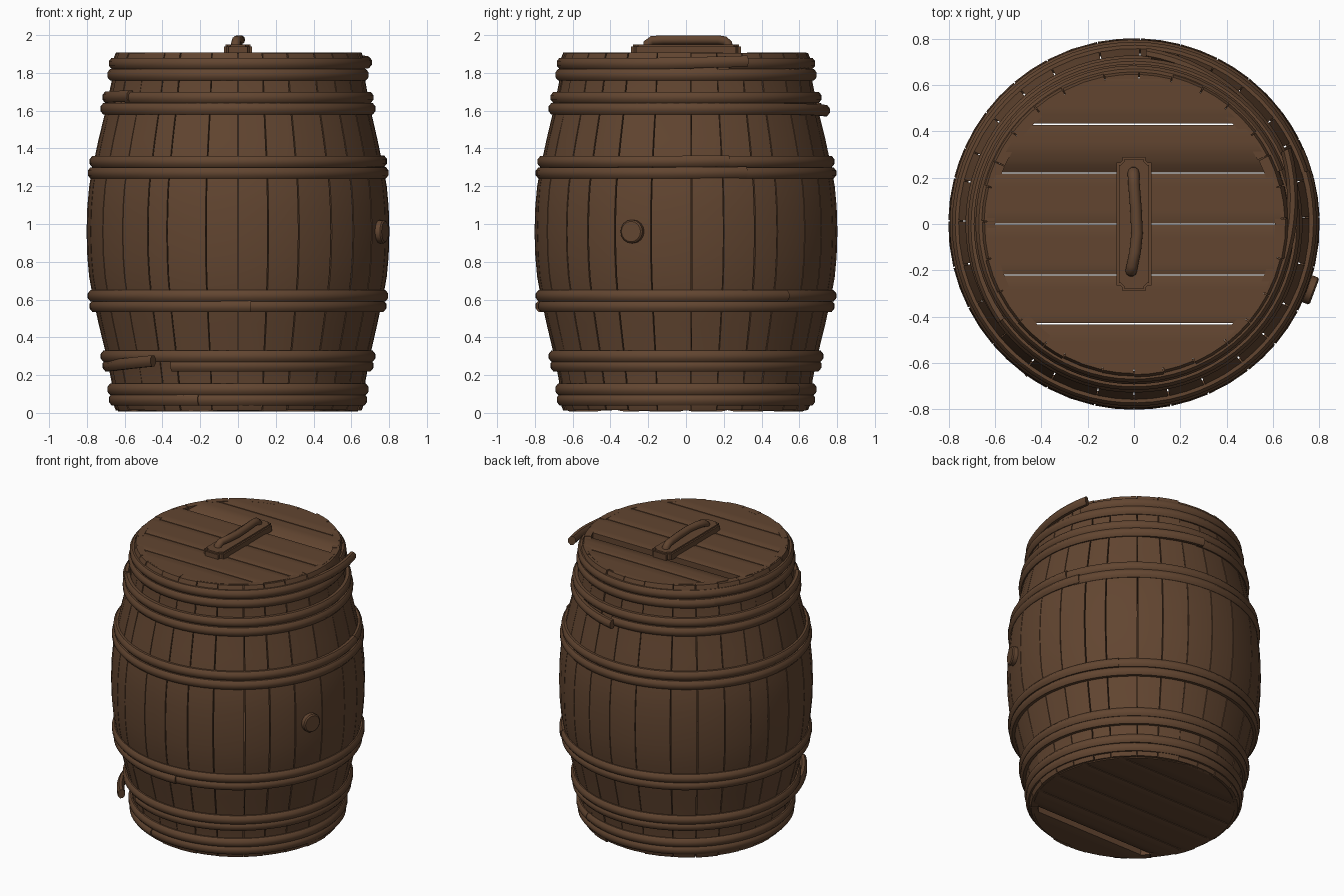
import bpy, bmesh, math, random
from mathutils import Vector

random.seed(4)
if "Cube" in bpy.data.objects:
    bpy.data.objects.remove(bpy.data.objects["Cube"], do_unlink=True)

wood = bpy.data.materials.new("dark brown wood")
wood.use_nodes = True
BROWN = (0.122, 0.060, 0.030, 1)
wood.diffuse_color = BROWN
wood.node_tree.nodes["Principled BSDF"].inputs["Base Color"].default_value = BROWN


def finish(name, bm, angle=35):
    """Turn a bmesh into a named, shaded object."""
    bmesh.ops.recalc_face_normals(bm, faces=bm.faces)
    mesh = bpy.data.meshes.new(name)
    bm.to_mesh(mesh)
    bm.free()
    mesh.materials.append(wood)
    obj = bpy.data.objects.new(name, mesh)
    bpy.context.collection.objects.link(obj)
    bpy.ops.object.select_all(action="DESELECT")
    bpy.context.view_layer.objects.active = obj
    obj.select_set(True)
    bpy.ops.object.shade_smooth_by_angle(angle=math.radians(angle))
    return obj


def loft(bm, sections):
    """Skin a row of equal closed sections and cap both ends."""
    rings = [[bm.verts.new(p) for p in s] for s in sections]
    n = len(rings[0])
    for a, b in zip(rings, rings[1:]):
        for i in range(n):
            j = (i + 1) % n
            bm.faces.new((a[i], a[j], b[j], b[i]))
    bm.faces.new(rings[0])
    bm.faces.new(rings[-1][::-1])


def polar(r, a, z):
    return Vector((r * math.cos(a), r * math.sin(a), z))


# Staves: bulging boards with narrow seams and uneven, chamfered ends
MID = 0.96
half = [(0, .802), (.13, .798), (.24, .788), (.34, .770), (.49, .738),
        (.64, .702), (.79, .672), (.90, .667), (.943, .650)]
profile = [(-d, r) for d, r in half[:0:-1]] + half
STAVES = 28
step = math.tau / STAVES
seams = [math.radians(270) + i * step + (random.uniform(-.2, .2) * step if i else 0)
         for i in range(STAVES)]
seams.append(seams[0] + math.tau)
bm = bmesh.new()
for a0, a1 in zip(seams, seams[1:]):
    gap = random.uniform(.002, .005)
    out_end, raise_end = random.uniform(-.007, .007), random.uniform(-.006, .004)
    sections = []
    for d, r in profile:
        end = max(0, abs(d) - .5) / .44
        r += out_end * end
        z = MID + d + math.copysign(raise_end * end, d)
        thick = .045 if abs(d) > .93 else .06
        angles = [a0 + gap, (a0 + a1) / 2, a1 - gap]
        sections.append([polar(r, a, z) for a in angles]
                        + [polar(r - thick, a, z) for a in reversed(angles)])
    loft(bm, sections)
finish("staves", bm, 25)


# Hoops: open bands whose ends overlap or spring loose
def hoop(name, z, r_out, end_deg, flare=.004, lift=0, sweep=360):
    bm = bmesh.new()
    count = 72
    sections = []
    for i in range(count + 1):
        t = i / count
        a = math.radians(end_deg + sweep * (t - 1))
        loose = max(0, (t - .88) / .12) ** 1.5
        r, h = r_out + flare * loose - .024, z + lift * loose
        ring = []
        for k in range(8):
            u = math.tau * (k + .5) / 8
            ring.append(polar(r + .026 * math.cos(u), a, h + .032 * math.sin(u)))
        sections.append(ring)
    loft(bm, sections)
    finish(name, bm, 50)


hoop("top_hoop_upper", 1.85, .684, 26, .07, .012, 366)
hoop("top_hoop_lower", 1.79, .692, 140)
hoop("shoulder_hoop_upper", 1.67, .717, 216, .01, .008, 364)
hoop("shoulder_hoop_lower", 1.61, .728, 86, .035, -.01, 362)
hoop("belly_hoop_upper", 1.33, .786, 17, .006, .004, 363)
hoop("belly_hoop_middle", 1.27, .796, 24, .006, .004, 363)
hoop("belly_hoop_low_upper", .62, .796, 43, .006, 0, 363)
hoop("belly_hoop_low_lower", .565, .786, 275, .012, 0, 363)
hoop("foot_hoop_upper", .30, .727, 160)
hoop("foot_hoop_lower", .25, .717, 235, .09, .025, 355)
hoop("bottom_hoop_upper", .125, .692, 60)
hoop("bottom_hoop_lower", .07, .684, 252, .008, 0, 363)


# Lid and base: planks clipped to a circle
def planks(name, z_face, inward, radius, sunk):
    bm = bmesh.new()
    edges = [-.995 * radius, -.43, -.22, 0, .22, .43, .995 * radius]
    for k, (y0, y1) in enumerate(zip(edges, edges[1:])):
        y0, y1 = y0 + .003, y1 - .003
        s0, s1 = math.asin(y0 / radius), math.asin(y1 / radius)
        sections = []
        for i in range(9):
            y = radius * math.sin(s0 + (s1 - s0) * i / 8)
            x = math.sqrt(radius ** 2 - y ** 2)
            drop = .006 if i in (0, 8) else 0
            if k == sunk:  # this board dips along one edge
                drop += .035 * max(0, 1 - i / 4) ** 1.5
            z = z_face + inward * drop
            back = z_face + inward * .06
            sections.append([(-x, y, z), (x, y, z), (x, y, back), (-x, y, back)])
        loft(bm, sections)
    finish(name, bm)


planks("lid_planks", 1.908, -1, .635, 4)
planks("base_planks", .008, 1, .635, 1)

# Handle plate
bm = bmesh.new()
bmesh.ops.create_cube(bm, size=1)
for v in bm.verts:
    v.co = Vector((v.co.x * .15, v.co.y * .58, 1.925 + v.co.z * .05))
upright = [e for e in bm.edges if abs(e.verts[0].co.z - e.verts[1].co.z) > .01]
bmesh.ops.bevel(bm, geom=upright, offset=.025, segments=3, affect="EDGES")
rim = [e for e in bm.edges if all(v.co.z > 1.94 for v in e.verts)]
bmesh.ops.bevel(bm, geom=rim, offset=.01, segments=2, affect="EDGES")
finish("handle_plate", bm)

# Handle grip: a slightly bowed bar with turned-down ends
path = [Vector(p) for p in ((-.012, -.205, 1.93), (-.012, -.203, 1.955), (-.008, -.18, 1.972),
                            (.005, -.12, 1.975), (.013, -.04, 1.975), (.008, .07, 1.975),
                            (0, .17, 1.975), (-.002, .205, 1.97), (-.002, .222, 1.955),
                            (-.002, .224, 1.93))]
bm = bmesh.new()
sections = []
for i, p in enumerate(path):
    along = (path[min(i + 1, len(path) - 1)] - path[max(i - 1, 0)]).normalized()
    side = Vector((1, 0, 0))
    up = along.cross(side).normalized()
    sections.append([p + .025 * (side * math.cos(u) + up * math.sin(u))
                     for u in (math.tau * k / 10 for k in range(10))])
loft(bm, sections)
finish("handle_grip", bm, 60)

# Bung plugging the side hole
axis = polar(1, math.radians(-20.5), 0)
side, up = axis.cross(Vector((0, 0, 1))), Vector((0, 0, 1))
bm = bmesh.new()
sections = []
for reach, radius in ((.76, .062), (.825, .062), (.832, .054)):
    center = axis * reach + Vector((0, 0, .96))
    sections.append([center + radius * (side * math.cos(u) + up * math.sin(u))
                     for u in (math.tau * k / 16 for k in range(16))])
loft(bm, sections)
finish("bung", bm)
